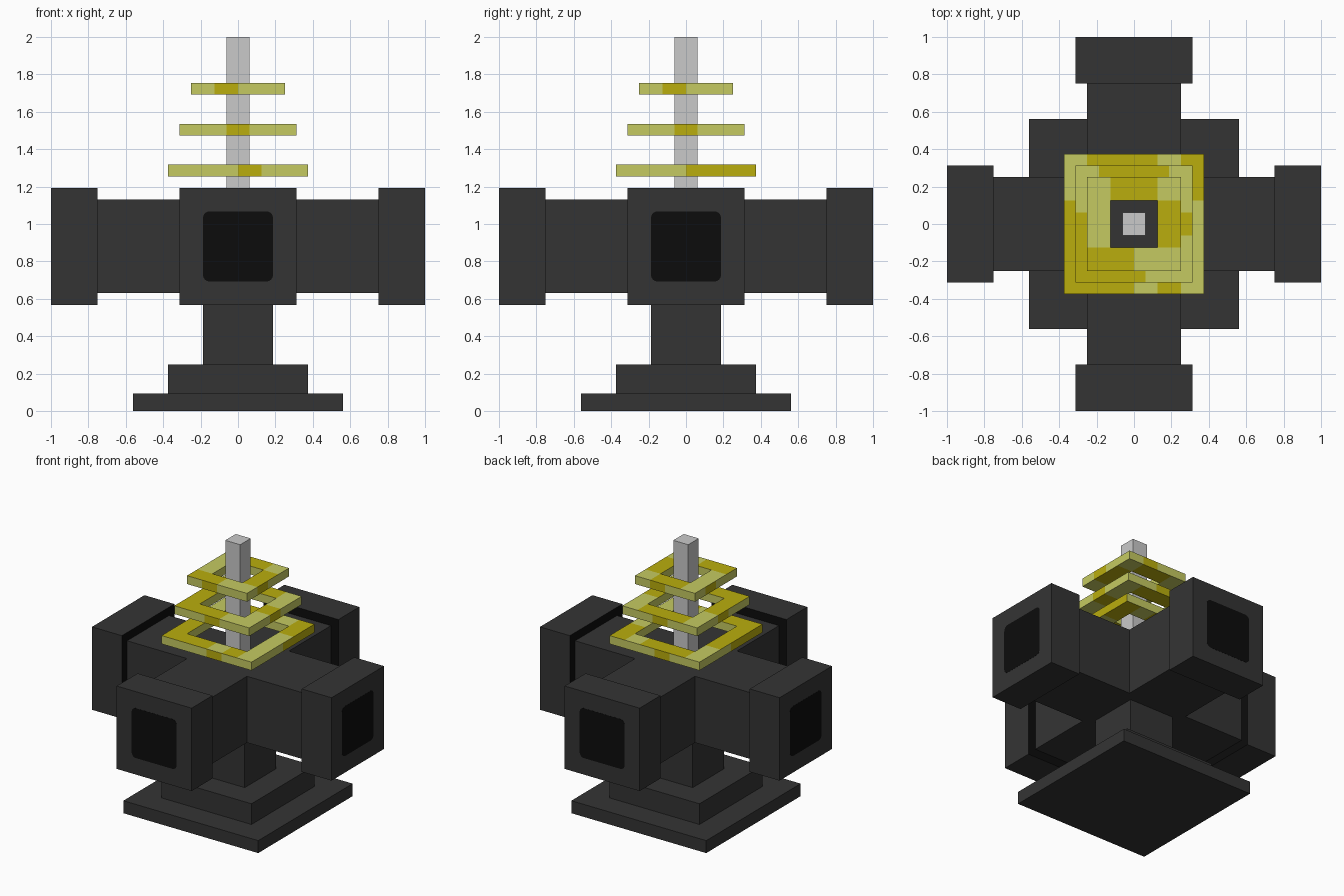
import bpy, bmesh, math
from mathutils import Matrix, Vector

cube = bpy.data.objects.get("Cube")
if cube:
    bpy.data.objects.remove(cube, do_unlink=True)


def material(name, rgb):
    m = bpy.data.materials.new(name)
    m.use_nodes = True
    m.diffuse_color = (*rgb, 1)
    m.node_tree.nodes["Principled BSDF"].inputs["Base Color"].default_value = (*rgb, 1)
    return m


CHARCOAL = material("charcoal", (0.034, 0.034, 0.034))
BLACK = material("black", (0.0037, 0.0037, 0.0037))
GREY = material("light_grey", (0.59, 0.59, 0.59))
PALE = material("pale_yellow", (0.56, 0.59, 0.12))
MUSTARD = material("mustard_yellow", (0.49, 0.42, 0.004))


def finish(name, bm, *mats):
    mesh = bpy.data.meshes.new(name)
    bm.to_mesh(mesh)
    bm.free()
    for m in mats:
        mesh.materials.append(m)
    ob = bpy.data.objects.new(name, mesh)
    bpy.context.collection.objects.link(ob)
    return ob


def box_mesh(lo, hi):
    lo, hi = Vector(lo), Vector(hi)
    bm = bmesh.new()
    bmesh.ops.create_cube(bm, size=1, matrix=Matrix.Translation((lo + hi) / 2)
                          @ Matrix.Diagonal((*(hi - lo), 1)))
    return bm


def square_block(name, half, z0, z1, mat):
    return finish(name, box_mesh((-half, -half, z0), (half, half, z1)), mat)


# Stepped foot, column and mast
square_block("base_plate", 0.5625, 0, 0.094, CHARCOAL)
square_block("base_step", 0.375, 0.094, 0.25, CHARCOAL)
square_block("column", 0.1875, 0.25, 0.64, CHARCOAL)
square_block("hub", 0.25, 0.63, 1.13, CHARCOAL)
square_block("mast", 0.0625, 1.13, 2.0, GREY)

# Four arms, each with an end block and a rounded dark port
MID = 0.88
for i, side in enumerate(("front", "left", "back", "right")):
    turn = Matrix.Rotation(i * math.pi / 2, 4, 'Z')

    arm = box_mesh((-0.25, -0.75, 0.63), (0.25, -0.25, 1.13))
    bmesh.ops.delete(arm, geom=[f for f in arm.faces if abs(f.normal.y) > 0.5],
                     context='FACES_ONLY')
    arm.transform(turn)
    finish(side + "_arm", arm, CHARCOAL)

    end = box_mesh((-0.3125, -0.999, MID - 0.3125), (0.3125, -0.75, MID + 0.3125))
    for f in end.faces:
        f.material_index = int(f.normal.y > 0.5)  # shadowed inner face
    end.transform(turn)
    finish(side + "_end_block", end, CHARCOAL, BLACK)

    port = box_mesh((-0.1875, -1.0, MID - 0.1875), (0.1875, -0.996, MID + 0.1875))
    corners = [e for e in port.edges
               if abs((e.verts[0].co - e.verts[1].co).normalized().y) > 0.9]
    bmesh.ops.bevel(port, geom=corners, offset=0.035, segments=4, profile=0.5,
                    affect='EDGES')
    port.transform(turn)
    finish(side + "_port", port, BLACK)


# Square rings in two yellows; rows run back to front, D = mustard cell
CELL = 0.125


def ring(name, z0, z1, rows, front_dark, side_dark):
    n = len(rows)
    half = n * CELL / 2
    bm = bmesh.new()

    def quad(pts, dark):
        bm.faces.new([bm.verts.new(p) for p in pts]).material_index = int(dark)

    def filled(c, r):
        return 0 <= c < n and 0 <= r < n and rows[n - 1 - r][c] != "."

    for r in range(n):
        for c in range(n):
            if not filled(c, r):
                continue
            dark = rows[n - 1 - r][c] == "D"
            x0, y0 = c * CELL - half, r * CELL - half
            p = [(x0, y0), (x0 + CELL, y0), (x0 + CELL, y0 + CELL), (x0, y0 + CELL)]
            quad([(*q, z1) for q in p], dark)
            quad([(*q, z0) for q in reversed(p)], dark)
            # walls: front, left (+x), back, right (-x)
            for k, (dc, dr, u) in enumerate(((0, -1, c), (1, 0, r),
                                             (0, 1, n - 1 - c), (-1, 0, n - 1 - r))):
                if filled(c + dc, r + dr):
                    continue
                a, b = p[k], p[(k + 1) % 4]
                outer = not (0 <= c + dc < n and 0 <= r + dr < n)
                wall_dark = outer and u in (side_dark if k % 2 else front_dark)
                quad([(*a, z0), (*b, z0), (*b, z1), (*a, z1)], wall_dark)
    bmesh.ops.remove_doubles(bm, verts=bm.verts, dist=0.0005)
    finish(name, bm, PALE, MUSTARD)


ring("lower_ring", 1.255, 1.3175,
     ["LDDDLD", "L....D", "D....L", "D....L", "D....L", "DDDLDL"], (3,), (3, 4, 5))
ring("middle_ring", 1.473, 1.535,
     ["LDDDL", "L...L", "D...D", "D...L", "DDDLL"], (2,), (2,))
ring("upper_ring", 1.692, 1.755,
     ["LDDL", "L..D", "L..D", "DDLL"], (1,), (1,))
